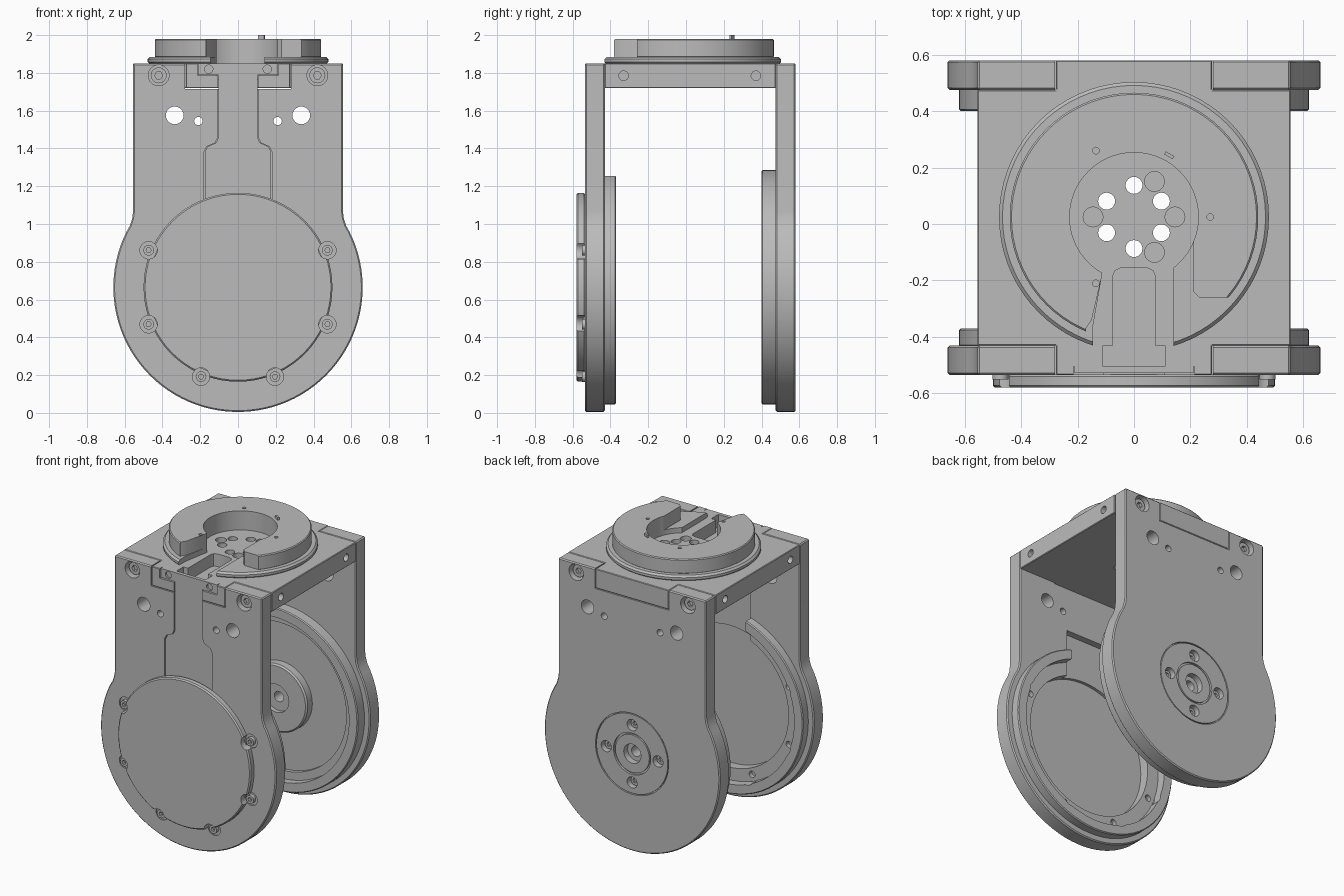
import bpy, bmesh, math

cube = bpy.data.objects.get("Cube")
if cube:
    bpy.data.objects.remove(cube, do_unlink=True)

grey = bpy.data.materials.new("machined grey")
grey.use_nodes = True
colour = (0.5, 0.5, 0.5, 1)
grey.diffuse_color = colour
grey.node_tree.nodes["Principled BSDF"].inputs["Base Color"].default_value = colour

AX = 0.665          # height of the pivot axis
RING_Y = 0.025      # centre of the top mount
parts = []


def prism(name, pts, a, b, axis="Y", bevel=0):
    """Extrude a 2D outline from a to b along an axis."""
    place = {"X": lambda p, d: (d, p[0], p[1]),
             "Y": lambda p, d: (p[0], d, p[1]),
             "Z": lambda p, d: (p[0], p[1], d)}[axis]
    bm = bmesh.new()
    low = [bm.verts.new(place(p, a)) for p in pts]
    high = [bm.verts.new(place(p, b)) for p in pts]
    bm.faces.new(low)
    bm.faces.new(high)
    for i in range(len(pts)):
        j = (i + 1) % len(pts)
        bm.faces.new((low[i], low[j], high[j], high[i]))
    bmesh.ops.recalc_face_normals(bm, faces=bm.faces)
    mesh = bpy.data.meshes.new(name)
    bm.to_mesh(mesh)
    bm.free()
    mesh.materials.append(grey)
    ob = bpy.data.objects.new(name, mesh)
    bpy.context.collection.objects.link(ob)
    parts.append(ob)
    if bevel:
        m = ob.modifiers.new("bevel", "BEVEL")
        m.width, m.segments = bevel, 1
        m.limit_method, m.angle_limit = "ANGLE", math.radians(40)
        apply(ob, m)
    return ob


def apply(ob, mod):
    bpy.context.view_layer.objects.active = ob
    with bpy.context.temp_override(object=ob, active_object=ob):
        bpy.ops.object.modifier_apply(modifier=mod.name)


def polar(r, deg, c=(0, AX)):
    t = math.radians(deg)
    return (c[0] + r * math.cos(t), c[1] + r * math.sin(t))


def disc(name, r, a, b, c=(0, AX), axis="Y", n=72, bevel=0):
    return prism(name, [polar(r, 360 * i / n, c) for i in range(n)], a, b, axis, bevel)


def box(name, x0, x1, z0, z1, a, b, axis="Y"):
    return prism(name, [(x0, z0), (x1, z0), (x1, z1), (x0, z1)], a, b, axis)


def cut(ob, *tools):
    for t in tools:
        m = ob.modifiers.new("cut", "BOOLEAN")
        m.operation, m.solver, m.object = "DIFFERENCE", "EXACT", t
        apply(ob, m)
        parts.remove(t)
        bpy.data.objects.remove(t, do_unlink=True)


def hole(ob, r, c, a, b, axis="Y", n=24):
    cut(ob, disc("cutter", r, a, b, c, axis, n))


def screw(name, r, c, a, face, axis="Y"):
    """Screw from buried end a to visible face, with a hex socket."""
    s = disc(name, r, a, face, c, axis, 24)
    d = 0.02 if face > a else -0.02
    hole(s, r * 0.5, c, face - d, face + d, axis, 6)


def mirrored(half):
    return half + [(-x, z) for x, z in reversed(half)]


# Side plates: round bottom, shoulders, square top
shoulder = [(0.59, 0.96), (0.573, 0.99), (0.56, 1.03), (0.555, 1.07), (0.555, 1.85)]
outline = mirrored([polar(0.66, -90 + 115 * (i + 0.5) / 32) for i in range(32)] + shoulder)
front = prism("front_plate", outline, -0.535, -0.43, bevel=0.007)
back = prism("back_plate", outline, 0.475, 0.58, bevel=0.007)
for plate, out, sgn, side in ((front, -0.535, 1, "front"), (back, 0.58, -1, "back")):
    cut(plate, box("cutter", -0.28, 0.28, 1.715, 1.9, out - 0.3, out + 0.3))
    for x in (-1, 1):
        hole(plate, 0.055, (x * 0.42, 1.787), out - sgn * 0.1, out + sgn * 0.06)
        hole(plate, 0.047, (x * 0.335, 1.575), out - 0.3, out + 0.3)
        hole(plate, 0.022, (x * 0.21, 1.545), out - 0.3, out + 0.3)
        screw(side + "_corner_screw", 0.042, (x * 0.42, 1.787), out + sgn * 0.07, out + sgn * 0.025)

# Top bridge with tongues keyed into both plates
bridge = prism("top_bridge", mirrored([(0.276, -0.535), (0.276, -0.43), (0.555, -0.43),
               (0.555, 0.475), (0.276, 0.475), (0.276, 0.58)]), 1.719, 1.85, "Z", 0.004)
for i in range(6):
    hole(bridge, 0.03, polar(0.112, 30 + 60 * i, (0, RING_Y)), 1.6, 2, "Z")
for a in (0, 60, 180, 300):
    hole(bridge, 0.035, polar(0.145, a, (0, RING_Y)), 1.79, 2, "Z")
for s in (-1, 1):
    for y in (-0.33, 0.37):
        hole(bridge, 0.025, (y, 1.785), s * 0.5, s * 0.6, "X")
# Cable channel in the bridge
cut(bridge, prism("cutter", mirrored([(0.075, -0.47), (0.075, -0.185), (0.067, -0.165), (0.045, -0.155)]),
                  1.765, 2, "Z"),
    box("cutter", -0.11, 0.11, -0.52, -0.43, 1.765, 2, "Z"))


# Front cable panel in a shallow recess
def panel_outline(g):
    return mirrored([(0.18 - g, 1.12), (0.18 - g, 1.38), (0.165 - g, 1.41), (0.12 - g, 1.43),
                     (0.107 - g, 1.46), (0.107 - g, 1.785 + g), (0.215 - g, 1.785 + g),
                     (0.215 - g, 1.85 if g else 1.95)])


cut(front, prism("cutter", panel_outline(0), -0.6, -0.505))
cut(bridge, prism("cutter", panel_outline(0), -0.6, -0.505))
panel = prism("cable_panel", panel_outline(0.004), -0.528, -0.504)
for x in (-0.155, 0.155):
    hole(panel, 0.022, (x, 1.82), -0.6, -0.515)

# Front plate opening, inner lip and round cover
hole(front, 0.47, (0, AX), -0.7, -0.3, n=72)
cut(front, box("cutter", -0.18, 0.18, 1.0, 1.42, -0.475, -0.3))
lip = disc("front_inner_lip", 0.62, -0.435, -0.37, bevel=0.006)
hole(lip, 0.555, (0, AX), -0.6, -0.2, n=72)
cut(lip, box("cutter", -0.19, 0.19, 1.0, 1.5, -0.6, -0.2))
cover = disc("round_cover", 0.5, -0.58, -0.533, bevel=0.008)
disc("cover_plug", 0.472, -0.54, -0.495)
for k in (0, 3, 4, 5, 6, 7):
    c = polar(0.512, 22.5 + 45 * k)
    hole(cover, 0.046, c, -0.7, -0.4)
    hole(front, 0.046, c, -0.6, -0.525)
    hole(front, 0.022, c, -0.46, -0.3)
    hole(lip, 0.05, c, -0.428, -0.3)
    screw("cover_screw", 0.028, c, -0.52, -0.55)

# Back plate inner lip, step and hub
lip = disc("back_inner_lip", 0.62, 0.40, 0.48, bevel=0.006)
hole(lip, 0.555, (0, AX), 0.3, 0.6, n=72)
step = disc("back_inner_step", 0.56, 0.45, 0.48)
hole(step, 0.5, (0, AX), 0.3, 0.6, n=72)
hub = disc("pivot_hub", 0.23, 0.41, 0.48, bevel=0.01)
hole(hub, 0.095, (0, AX), 0.3, 0.44, n=36)
hole(hub, 0.035, (0, AX), 0.3, 0.6)

# Back pivot cap: inset disc, inner ring, screws and through hole
hole(back, 0.275, (0, AX), 0.565, 0.7, n=72)
hole(back, 0.035, (0, AX), 0.3, 0.7)
cap = disc("pivot_cap", 0.268, 0.53, 0.579)
hole(cap, 0.14, (0, AX), 0.565, 0.7, n=48)
ring = disc("pivot_ring", 0.128, 0.54, 0.577, n=48)
for ob in (back, cap, ring):
    hole(ob, 0.065, (0, AX), 0.535, 0.7)
    hole(ob, 0.035, (0, AX), 0.3, 0.7)
for k in range(4):
    c = polar(0.195, 90 * k)
    for ob in (back, cap):
        hole(ob, 0.038, c, 0.535, 0.7)
    screw("pivot_screw", 0.03, c, 0.53, 0.55)

# Top mount: stepped open ring
flange = disc("mount_flange", 0.478, 1.845, 1.885, (0, RING_Y), "Z", bevel=0.012)
collar = disc("mount_collar", 0.44, 1.88, 1.98, (0, RING_Y), "Z", bevel=0.006)
for ob in (flange, collar):
    hole(ob, 0.228, (0, RING_Y), 1.7, 2.1, "Z", 72)
cut(flange, prism("cutter", [(-0.10, 0), (-0.115, -0.19), (-0.145, -0.36), (-0.145, -0.6),
                             (0.14, -0.6), (0.14, 0)], 1.7, 2.1, "Z"))
cut(collar, prism("cutter", [(-0.10, 0), (-0.115, -0.19), (-0.15, -0.34), (-0.17, -0.37), (-0.17, -0.6),
                             (0.6, -0.6), (0.6, -0.26), (0.23, -0.26), (0.21, -0.24), (0.21, 0)],
                  1.7, 2.1, "Z"))
for c in ((-0.135, 0.26), (0.27, RING_Y), (-0.135, -0.21)):
    hole(collar, 0.012, c, 1.94, 2.1, "Z", 12)
prism("index_pin", [(0.107, 0.247), (0.137, 0.23), (0.143, 0.24), (0.113, 0.257)], 1.95, 2.0, "Z")

# Smooth the round walls, keep the edges crisp
bpy.ops.object.select_all(action="DESELECT")
for ob in parts:
    ob.select_set(True)
bpy.context.view_layer.objects.active = front
bpy.ops.object.shade_smooth_by_angle(angle=math.radians(25))
